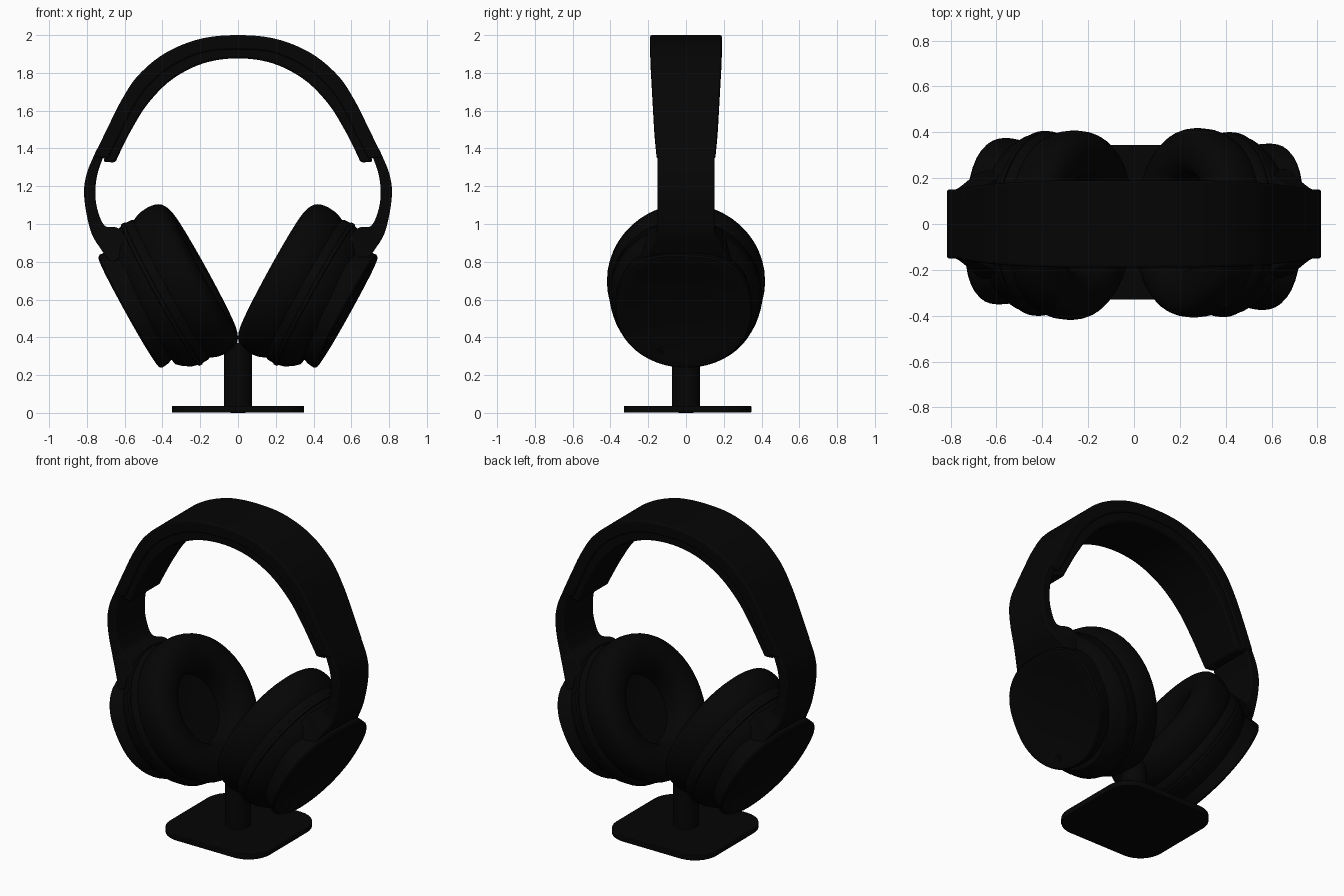
import bpy, bmesh, math
from mathutils import Vector, Matrix

cube = bpy.data.objects.get("Cube")
if cube:
    bpy.data.objects.remove(cube, do_unlink=True)


def material(name, value):
    mat = bpy.data.materials.new(name)
    mat.use_nodes = True
    colour = (value, value, value, 1)
    mat.diffuse_color = colour
    mat.node_tree.nodes["Principled BSDF"].inputs["Base Color"].default_value = colour
    return mat


BLACK = material("matte_black", 0.0015)


def finish(name, bm, matrix=None, bevel=0, angle=35):
    bmesh.ops.recalc_face_normals(bm, faces=bm.faces)
    mesh = bpy.data.meshes.new(name)
    bm.to_mesh(mesh)
    bm.free()
    obj = bpy.data.objects.new(name, mesh)
    bpy.context.collection.objects.link(obj)
    mesh.materials.append(BLACK)
    if matrix:
        obj.matrix_world = matrix
    if bevel:
        mod = obj.modifiers.new("Soft edges", "BEVEL")
        mod.width, mod.segments, mod.limit_method = bevel, 3, "ANGLE"
        mod.angle_limit = math.radians(40)
    bpy.ops.object.select_all(action="DESELECT")
    obj.select_set(True)
    bpy.context.view_layer.objects.active = obj
    bpy.ops.object.shade_smooth_by_angle(angle=math.radians(angle))


def smooth_path(points, steps=6):
    """Catmull-Rom curve through the points."""
    pts = [Vector(p) for p in points]
    pts = [2 * pts[0] - pts[1]] + pts + [2 * pts[-1] - pts[-2]]
    out = []
    for a, b, c, d in zip(pts, pts[1:], pts[2:], pts[3:]):
        for i in range(steps):
            t = i / steps
            out.append(0.5 * (2 * b + (c - a) * t + (2 * a - 5 * b + 4 * c - d) * t * t
                              + (3 * b - a - 3 * c + d) * t ** 3))
    return out + [pts[-2]]


def strap(name, rows, matrix=None, bevel=0.012):
    """Loft a band; each row is outer x, z, inner x, z, half width."""
    outer = smooth_path([r[0:2] for r in rows])
    inner = smooth_path([r[2:4] for r in rows])
    width = smooth_path([(r[4], 0) for r in rows])
    bm = bmesh.new()
    rings = []
    for o, i, w in zip(outer, inner, width):
        h = w[0]
        rings.append([bm.verts.new(p) for p in (
            (o[0], -h, o[1]), (o[0], h, o[1]), (i[0], h, i[1]), (i[0], -h, i[1]))])
    for a, b in zip(rings, rings[1:]):
        for k in range(4):
            bm.faces.new((a[k], a[k - 1], b[k - 1], b[k]))
    bm.faces.new(rings[0])
    bm.faces.new(rings[-1])
    finish(name, bm, matrix, bevel)


def lathe(name, profile, matrix=None, segments=48, steps=0, square=2):
    """Spin (height, radius) points around local z; square the upper (+x) half."""
    if steps:
        profile = smooth_path(profile, steps)
    bm = bmesh.new()
    verts = [bm.verts.new((r, 0, h)) for h, r in profile]
    edges = [bm.edges.new(pair) for pair in zip(verts, verts[1:])]
    bmesh.ops.spin(bm, geom=verts + edges, cent=(0, 0, 0), axis=(0, 0, 1),
                   angle=math.tau, steps=segments, use_duplicate=False)
    bmesh.ops.remove_doubles(bm, verts=bm.verts, dist=0.0005)
    for v in bm.verts:
        r = v.co.xy.length
        if v.co.x > 0 and r > 0:
            v.co.xy /= (abs(v.co.x / r) ** square + abs(v.co.y / r) ** square) ** (1 / square)
    finish(name, bm, matrix)


def mirrored(rows):
    return [(-a, b, -c, d, w) for a, b, c, d, w in rows[:0:-1]] + rows


# Headband shell and the cushion under it
strap("headband_shell", mirrored([
    (0, 2.0, 0, 1.925, 0.19), (0.20, 1.98, 0.185, 1.908, 0.19),
    (0.385, 1.905, 0.35, 1.835, 0.188), (0.53, 1.785, 0.48, 1.725, 0.182),
    (0.62, 1.65, 0.565, 1.60, 0.175), (0.69, 1.51, 0.63, 1.465, 0.167),
    (0.765, 1.355, 0.69, 1.345, 0.155)]), bevel=0.01)
strap("headband_cushion", mirrored([
    (0, 1.95, 0, 1.877, 0.178), (0.19, 1.935, 0.185, 1.85, 0.178),
    (0.355, 1.865, 0.35, 1.765, 0.176), (0.49, 1.75, 0.475, 1.64, 0.170),
    (0.575, 1.625, 0.558, 1.51, 0.163), (0.645, 1.48, 0.615, 1.40, 0.155),
    (0.715, 1.33, 0.65, 1.325, 0.147)]), bevel=0.032)

# Sides: slider arm, yoke and ear cup, repeated by a half turn
for side, turn in (("left", 0), ("right", math.pi)):
    spin = Matrix.Rotation(turn, 4, "Z")
    strap(side + "_slider_arm", [
        (0.745, 1.40, 0.69, 1.40, 0.148), (0.768, 1.35, 0.715, 1.35, 0.15),
        (0.80, 1.27, 0.745, 1.26, 0.15), (0.815, 1.18, 0.755, 1.17, 0.15),
        (0.805, 1.07, 0.745, 1.08, 0.15), (0.775, 0.95, 0.705, 0.99, 0.155),
        (0.728, 0.87, 0.63, 0.975, 0.19), (0.67, 0.79, 0.55, 0.87, 0.24)], spin)

    # Cup frame: local z points outward along the cup axis
    axis = Vector((0.876, 0, -0.482))
    up = Vector((0.482, 0, 0.876))
    across = axis.cross(up)
    frame = Matrix((up, across, axis)).transposed().to_4x4()
    frame.translation = up * 0.745
    yaw = Matrix.Rotation(math.radians(-3), 4, up)
    cup = spin @ yaw @ frame
    tall = cup @ Matrix.Diagonal((1.06, 1, 1, 1))
    lid = cup @ Matrix.Diagonal((0.95, 1.01, 1, 1))

    lathe(side + "_cup_cover", [
        (0.10, 0.0), (0.10, 0.34), (0.175, 0.347), (0.20, 0.356), (0.237, 0.36),
        (0.247, 0.352), (0.249, 0.31), (0.243, 0.295), (0.243, 0.0)], lid, square=2.7)
    lathe(side + "_cup_housing", [
        (-0.02, 0.0), (-0.02, 0.385), (0.0, 0.398), (0.05, 0.40), (0.10, 0.387),
        (0.14, 0.362), (0.165, 0.34), (0.17, 0.0)], tall)
    lathe(side + "_trim_ring", [
        (0.03, 0.38), (0.04, 0.404), (0.06, 0.404), (0.07, 0.38)], tall)
    # Soft ear pad with a recessed opening
    lathe(side + "_ear_pad", [
        (0.01, 0.375), (-0.01, 0.392), (-0.06, 0.41), (-0.13, 0.412), (-0.18, 0.39),
        (-0.205, 0.33), (-0.195, 0.26), (-0.155, 0.215), (-0.09, 0.20),
        (-0.04, 0.20)], tall, steps=3)
    lathe(side + "_speaker_mesh", [(-0.045, 0.0), (-0.055, 0.21)], tall)
    if side == "left":
        place = cup @ Matrix.Translation((-0.25, 0.13, 0.242))
        lathe("control_button", [(0, 0.022), (0.008, 0.02), (0.008, 0)], place, 16)

# Stand: rounded square base, a screw plate underneath, and a post
bm = bmesh.new()
bmesh.ops.create_cube(bm, size=1, matrix=Matrix.Translation((0, 0.008, 0.0195))
                      @ Matrix.Diagonal((0.70, 0.675, 0.035, 1)))
corners = [e for e in bm.edges if abs(e.verts[0].co.z - e.verts[1].co.z) > 0.01]
bmesh.ops.bevel(bm, geom=corners, offset=0.15, segments=8, profile=0.5, affect="EDGES")
finish("stand_base", bm, bevel=0.004)
lathe("screw_plate", [(0.004, 0.042), (0.0, 0.04), (0.0, 0.0)], segments=24)
lathe("stand_post", [(0.03, 0.0), (0.03, 0.075), (0.37, 0.075), (0.37, 0.0)],
      segments=32)
